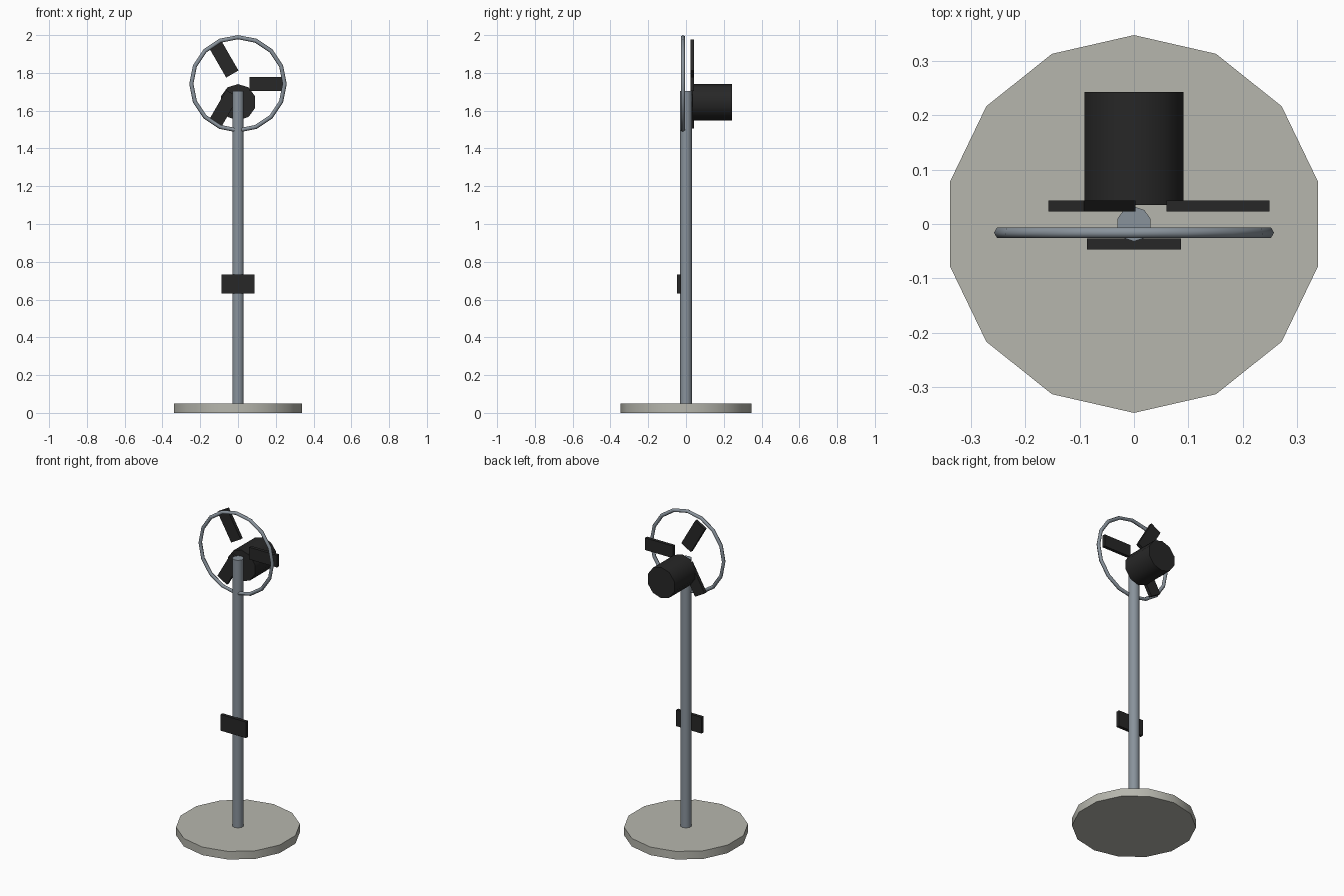
import bpy, bmesh
from math import radians, pi, sin, cos
from mathutils import Matrix, Vector

cube = bpy.data.objects.get("Cube")
if cube:
    bpy.data.objects.remove(cube, do_unlink=True)


def material(name, rgb):
    m = bpy.data.materials.new(name)
    m.use_nodes = True
    m.diffuse_color = (*rgb, 1)
    m.node_tree.nodes["Principled BSDF"].inputs["Base Color"].default_value = (*rgb, 1)
    return m


STONE = material("warm grey", (0.47, 0.47, 0.42))
STEEL = material("steel grey", (0.25, 0.29, 0.33))
BLACK = material("charcoal", (0.02, 0.02, 0.02))


def finish(name, mat, smooth=None):
    ob = bpy.context.object
    ob.name = ob.data.name = name
    ob.data.materials.append(mat)
    if smooth:
        bpy.ops.object.shade_smooth_by_angle(angle=radians(smooth))
    return ob


def cylinder(name, mat, sides, radius, depth, loc, rot=(0, 0, 0), smooth=40):
    bpy.ops.mesh.primitive_cylinder_add(vertices=sides, radius=radius, depth=depth,
                                        location=loc, rotation=rot)
    return finish(name, mat, smooth)


def box(name, mat, size, loc, tilt=0):
    bpy.ops.mesh.primitive_cube_add(size=1, location=loc, rotation=(0, tilt, 0))
    ob = finish(name, mat)
    ob.scale = size
    return ob


HUB_Z = 1.742

# Stand
cylinder("base", STONE, 14, 0.348, 0.05, (0, 0, 0.025))
cylinder("pole", STEEL, 10, 0.032, 1.66, (0, 0, 0.875))

# Control panel on the front of the pole
box("control_panel", BLACK, (0.174, 0.02, 0.1), (0, -0.037, 0.682))

# Motor housing behind the pole, lying along y
cylinder("motor", BLACK, 10, 0.096, 0.208, (0, 0.139, 1.645), (radians(90), 0, 0))

# Guard ring
bpy.ops.mesh.primitive_torus_add(major_segments=16, minor_segments=6, major_radius=0.247,
                                 minor_radius=0.011, location=(0, -0.016, HUB_Z),
                                 rotation=(radians(90), 0, 0))
finish("guard_ring", STEEL, 65)

# Three fan blades around the hub
for i in range(3):
    a = i * 2 * pi / 3
    box(f"blade_{i + 1}", BLACK, (0.19, 0.02, 0.075),
        (0.155 * cos(a), 0.033, HUB_Z + 0.155 * sin(a)), -a)
